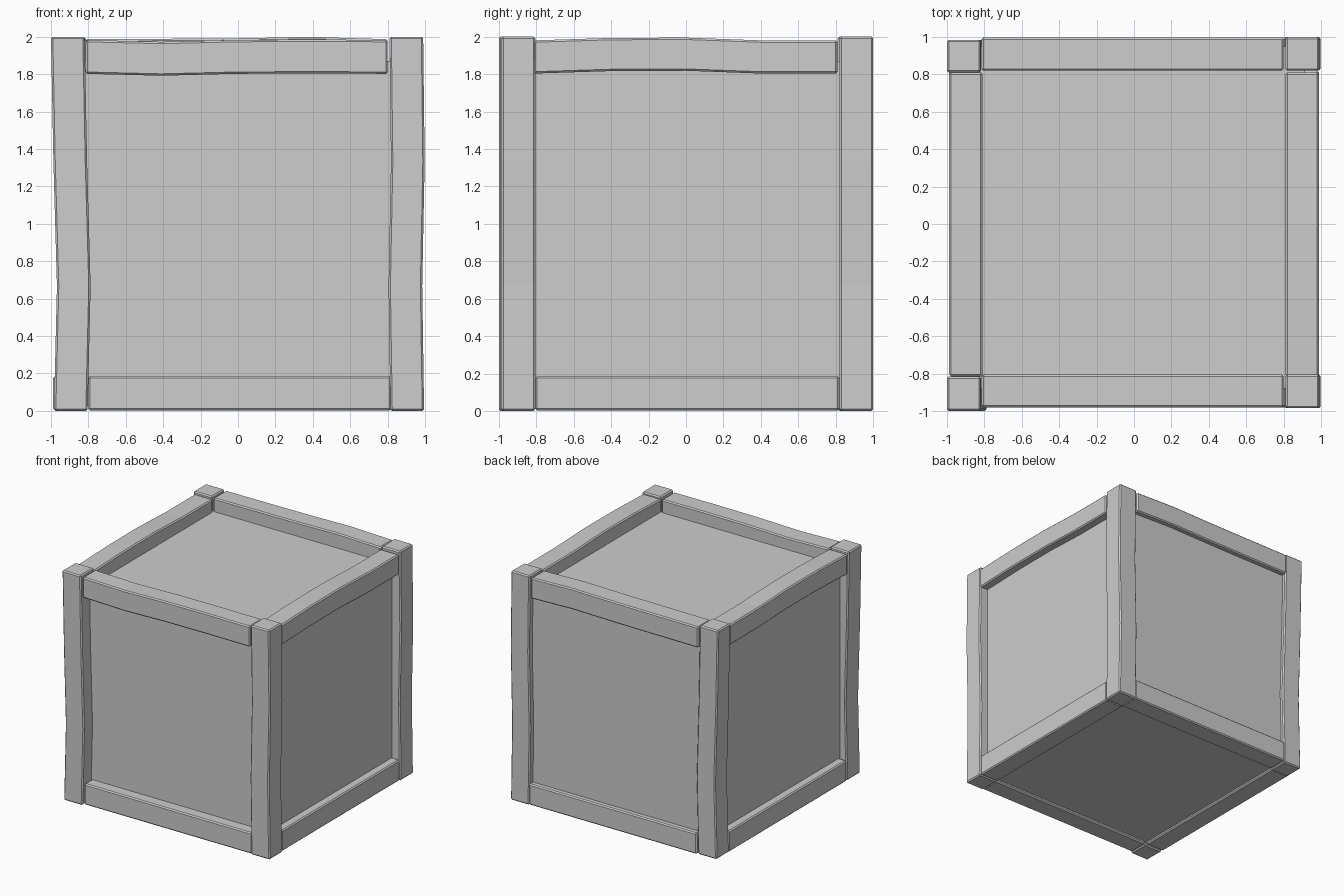
import bpy
import bmesh

if "Cube" in bpy.data.objects:
    bpy.data.objects.remove(bpy.data.objects["Cube"], do_unlink=True)

grey = bpy.data.materials.new("plain grey")
grey.use_nodes = True
colour = (0.61, 0.61, 0.61, 1)
grey.diffuse_color = colour
grey.node_tree.nodes["Principled BSDF"].inputs["Base Color"].default_value = colour


def beam(name, lo, hi, along=0, bend=0, offsets=(0, 0), bevel=0.01):
    """Bevelled box from lo to hi, bent in one axis at even steps along another."""
    a, b = [i for i in range(3) if i != along]
    bm = bmesh.new()
    rings = []
    for i, off in enumerate(offsets):
        t = i / (len(offsets) - 1)
        ring = []
        for u, v in ((0, 0), (1, 0), (1, 1), (0, 1)):
            p = [0, 0, 0]
            p[along] = lo[along] + t * (hi[along] - lo[along])
            p[a] = hi[a] if u else lo[a]
            p[b] = hi[b] if v else lo[b]
            p[bend] += off
            ring.append(bm.verts.new(p))
        rings.append(ring)
    bm.faces.new(rings[0])
    bm.faces.new(rings[-1])
    for r, s in zip(rings, rings[1:]):
        for k in range(4):
            n = (k + 1) % 4
            bm.faces.new((r[k], r[n], s[n], s[k]))
    bmesh.ops.recalc_face_normals(bm, faces=bm.faces)
    mesh = bpy.data.meshes.new(name)
    bm.to_mesh(mesh)
    bm.free()
    mesh.materials.append(grey)
    obj = bpy.data.objects.new(name, mesh)
    bpy.context.collection.objects.link(obj)
    if bevel:
        mod = obj.modifiers.new("worn edges", "BEVEL")
        mod.width = bevel
        mod.segments = 1
        mod.limit_method = "ANGLE"


# Inner box: sits further back in the frame, so the recess is deeper in front
beam("crate_panels", (-0.915, -0.88, 0.025), (0.915, 0.95, 1.87), bevel=0)

# Corner posts, bowed sideways alike on each side
left_bow = (0.016, 0.032, 0.013, 0)
right_bow = (0.005, -0.005, 0.008, 0)
beam("front_left_post", (-1, -1, 0), (-0.82, -0.815, 2), 2, 0, left_bow)
beam("back_left_post", (-1, 0.81, 0), (-0.82, 0.985, 2), 2, 0, left_bow)
beam("front_right_post", (0.81, -0.985, 0), (0.99, -0.805, 2), 2, 0, right_bow)
beam("back_right_post", (0.81, 0.82, 0), (0.99, 1, 2), 2, 0, right_bow)

# Top rails across, sagging in front and raised at the back
beam("front_top_rail", (-0.815, -0.98, 1.802), (0.8, -0.805, 1.983),
     0, 2, (0, -0.01, 0, 0.002, 0))
beam("back_top_rail", (-0.815, 0.82, 1.805), (0.8, 0.997, 1.987),
     0, 2, (0, 0.002, 0.005, 0.012, 0))

# Bottom rails across
for name, near, far in (("front", -0.98, -0.805), ("back", 0.82, 0.997)):
    beam(name + "_bottom_rail", (-0.8, near, 0.002), (0.82, far, 0.185))

# Side rails: arched on top, straight at the bottom
for name, inner, outer in (("left", -0.988, -0.81), ("right", 0.81, 0.988)):
    beam(name + "_top_rail", (inner, -0.815, 1.803), (outer, 0.81, 1.98),
         1, 2, (0, 0.013, 0.015, 0, 0))
    beam(name + "_bottom_rail", (inner, -0.805, 0.002), (outer, 0.82, 0.185), 1)
